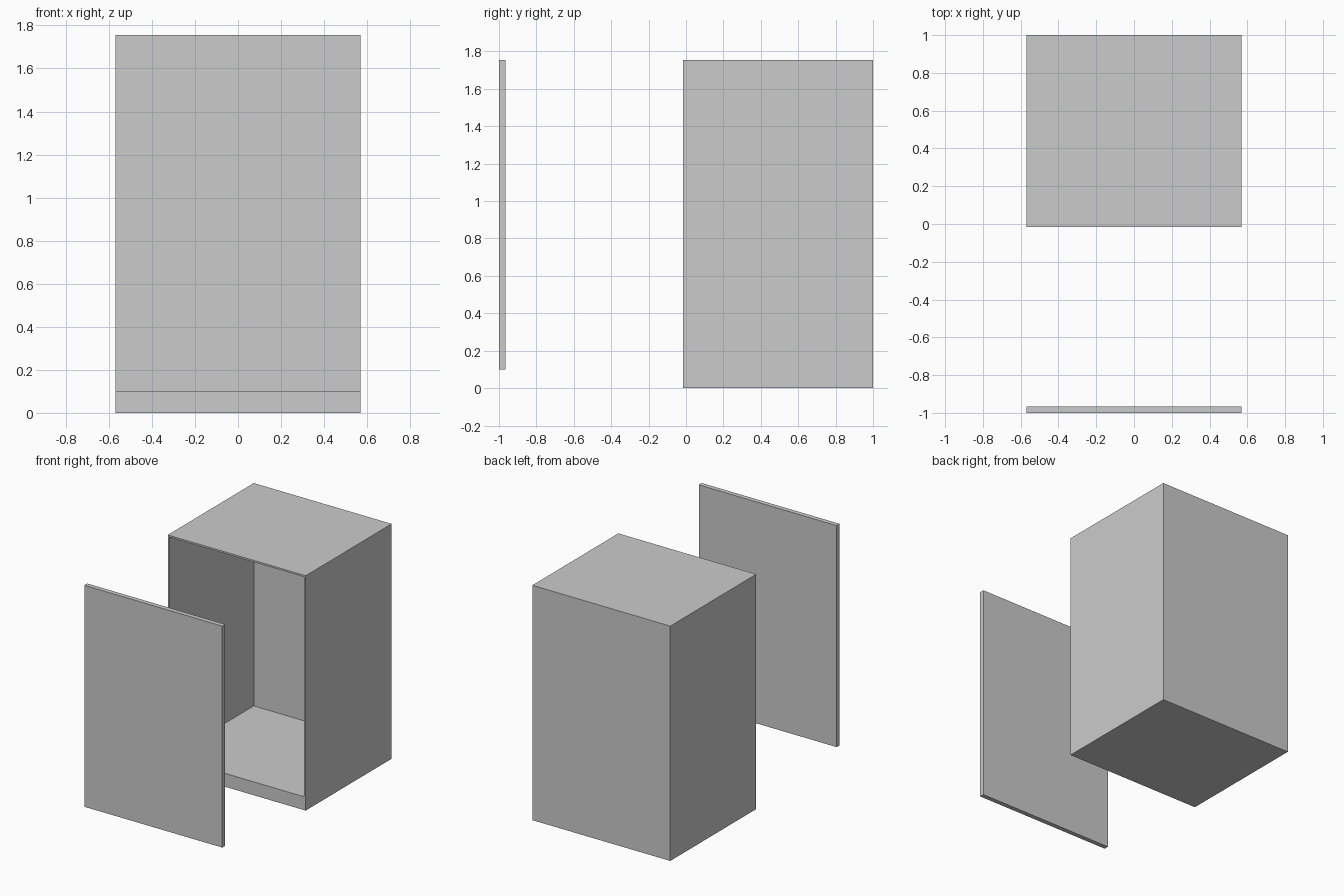
import bpy
import bmesh
from mathutils import Vector

cube = bpy.data.objects.get("Cube")
if cube:
    bpy.data.objects.remove(cube, do_unlink=True)

HALF_WIDTH = 0.57
HEIGHT = 1.755
WALL = 0.018
PLINTH = 0.10

# Single light grey finish
grey = bpy.data.materials.new("light grey")
grey.use_nodes = True
colour = (0.6, 0.6, 0.6, 1)
grey.diffuse_color = colour
grey.node_tree.nodes["Principled BSDF"].inputs["Base Color"].default_value = colour


def box(low, high):
    """Return a bmesh box spanning two opposite corners."""
    bm = bmesh.new()
    low, high = Vector(low), Vector(high)
    bmesh.ops.create_cube(bm, size=1)
    for v in bm.verts:
        v.co = (low + high) / 2 + v.co * (high - low)
    return bm


def finish(bm, name):
    bmesh.ops.recalc_face_normals(bm, faces=bm.faces)
    mesh = bpy.data.meshes.new(name)
    bm.to_mesh(mesh)
    bm.free()
    mesh.materials.append(grey)
    obj = bpy.data.objects.new(name, mesh)
    bpy.context.collection.objects.link(obj)
    return obj


# Cabinet body: inset the front, raise the sill, push the opening back
back, front = 1.0, -0.015
bm = box((-HALF_WIDTH, front, 0), (HALF_WIDTH, back, HEIGHT))
opening = min(bm.faces, key=lambda f: f.calc_center_median().y)
bmesh.ops.inset_region(bm, faces=[opening], thickness=WALL)
for v in opening.verts:
    if v.co.z < HEIGHT / 2:
        v.co.z = PLINTH
result = bmesh.ops.extrude_discrete_faces(bm, faces=[opening])
for v in result["faces"][0].verts:
    v.co.y = back - WALL
finish(bm, "cabinet_body")

# Door panel, pulled clear of the body
door = box((-HALF_WIDTH, -1.0, PLINTH), (HALF_WIDTH, -0.965, HEIGHT))
finish(door, "door_panel")
